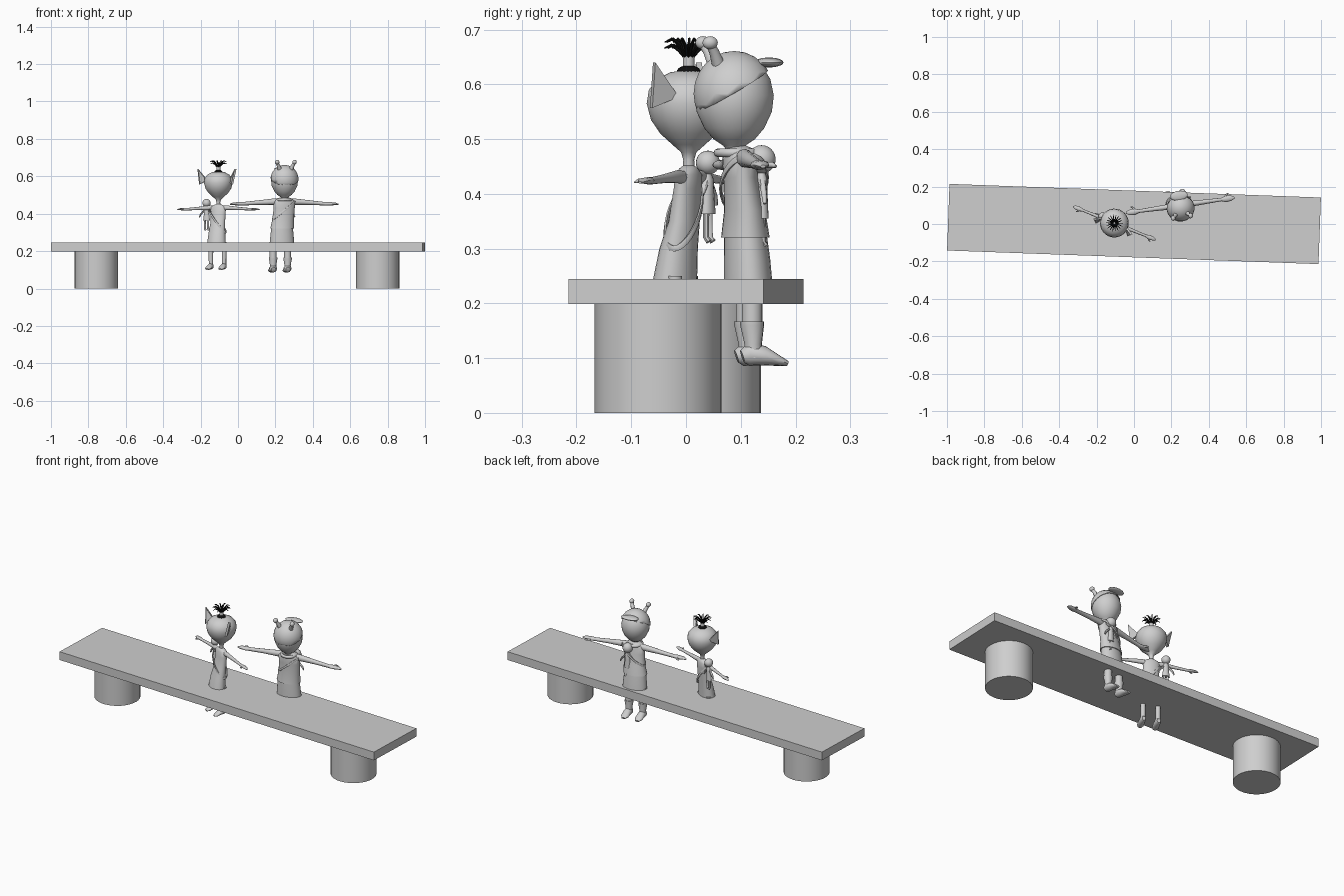
import bpy, bmesh, math
from mathutils import Vector, Matrix

if "Cube" in bpy.data.objects:
    bpy.data.objects.remove(bpy.data.objects["Cube"])


def material(name, rgb):
    m = bpy.data.materials.new(name)
    m.diffuse_color = (*rgb, 1)
    m.use_nodes = True
    m.node_tree.nodes["Principled BSDF"].inputs["Base Color"].default_value = m.diffuse_color
    return m


GREY = material("light grey", (0.62, 0.62, 0.62))
BLACK = material("black", (0.005, 0.005, 0.005))
X, Y, Z = Vector((1, 0, 0)), Vector((0, 1, 0)), Vector((0, 0, 1))
IDENT = Matrix.Identity(4)


def finish(bm, name, mtx=IDENT, mat=GREY, angle=45):
    bmesh.ops.recalc_face_normals(bm, faces=bm.faces[:])
    bm.transform(mtx)
    me = bpy.data.meshes.new(name)
    bm.to_mesh(me)
    bm.free()
    me.materials.append(mat)
    ob = bpy.data.objects.new(name, me)
    bpy.context.collection.objects.link(ob)
    bpy.ops.object.select_all(action='DESELECT')
    ob.select_set(True)
    bpy.context.view_layer.objects.active = ob
    bpy.ops.object.shade_smooth_by_angle(angle=math.radians(angle))
    return ob


def tube(name, pts, mtx=IDENT, ref=Z, sides=12, mat=GREY, flat=False, closed=False):
    """Rings along a path; each point is (x, y, z, radius a, radius b)."""
    bm = bmesh.new()
    co = [Vector(p[:3]) for p in pts]
    n = len(co)
    rings = []
    for i, p in enumerate(pts):
        lo, hi = ((i - 1) % n, (i + 1) % n) if closed else (max(i - 1, 0), min(i + 1, n - 1))
        t = Z.copy() if flat else (co[hi] - co[lo]).normalized()
        a = ref.cross(t).normalized()
        b = t.cross(a)
        rb = p[4] if len(p) > 4 else p[3]
        rings.append([bm.verts.new(co[i] + a * p[3] * math.cos(k * math.tau / sides)
                                   + b * rb * math.sin(k * math.tau / sides)) for k in range(sides)])
    for i in range(n if closed else n - 1):
        r, s = rings[i], rings[(i + 1) % n]
        for k in range(sides):
            j = (k + 1) % sides
            bm.faces.new((r[k], r[j], s[j], s[k]))
    if not closed:
        bm.faces.new(rings[0])
        bm.faces.new(rings[-1])
    return finish(bm, name, mtx, mat)


def ball(name, c, r, mtx=IDENT, mat=GREY, cut=None):
    bm = bmesh.new()
    bmesh.ops.create_uvsphere(bm, u_segments=20, v_segments=12, radius=1)
    bm.transform(Matrix.Translation(c) @ Matrix.Diagonal((*r, 1)))
    if cut:
        bmesh.ops.bisect_plane(bm, geom=bm.verts[:] + bm.edges[:] + bm.faces[:],
                               plane_co=cut[0], plane_no=cut[1], clear_inner=True)
    return finish(bm, name, mtx, mat)


def place(x, y, deg):
    return Matrix.Translation((x, y, 0)) @ Matrix.Rotation(math.radians(deg), 4, 'Z')


def arm(name, mtx, s, length, z0, z1, r):
    # sleeve, forearm, flat hand with thumb
    tube(name, [(s * .01, 0, z0 - .005, r, r * 1.3), (s * .05, 0, z0, r, r * 1.1),
                (s * length * .5, 0, (z0 + z1) / 2, r * .75), (s * length * .76, 0, z1, r * .6),
                (s * length * .84, 0, z1, r * 1.1, r * .6), (s * length * .94, 0, z1, r * .9, r * .45),
                (s * length, 0, z1 - .003, r * .3, r * .2)], mtx)
    tube(name + "_thumb", [(s * length * .82, 0, z1, r * .4), (s * length * .86, r * 1.5, z1, r * .35),
                           (s * length * .9, r * 1.8, z1 - .003, r * .15)], mtx)


def head(name, mtx, y, profile):
    tube(name, [(0, y, z, r) for z, r in profile], mtx, ref=Y, sides=28, flat=True)


def doll(name, x, y, ztop, zfoot, r, deg):
    m = place(x, y, deg)
    ball(name + "_head", (0, 0, ztop), (r, r, r), m)
    neck, hip = ztop - r, zfoot + .06
    tube(name + "_body", [(0, 0, hip - .01, .02, .013), (0, 0, (hip + neck) / 2, .014, .011),
                          (0, 0, neck - .008, .013, .01), (0, 0, neck + .006, .005)], m, ref=Y, flat=True)
    for s in (-1, 1):
        tube(name + "_arm", [(s * .008, 0, neck - .012, .006), (s * .035, 0, neck - .04, .005),
                             (s * .042, 0, neck - .055, .003)], m, ref=Y, sides=8)
        tube(name + "_leg", [(s * .008, 0, hip, .006), (s * .009, 0, zfoot + .008, .006),
                             (s * .009, .006, zfoot, .006)], m, ref=Y, sides=8)


def strap(name, mtx, cy, rx, ry, z, tilt):
    pts = []
    for k in range(28):
        a = k * math.tau / 28
        pts.append((rx * math.cos(a), cy + ry * math.sin(a), z + tilt * math.cos(a), .003, .006))
    tube(name, pts, mtx, sides=6, closed=True)


# ---- bench: plank turned slightly, on two round stumps
bm = bmesh.new()
bmesh.ops.create_cube(bm, size=1)
bm.transform(Matrix.Diagonal((1.987, .356, .046, 1)))
finish(bm, "bench_plank", Matrix.Translation((0, 0, .222)) @ Matrix.Rotation(-.0366, 4, 'Z'), angle=30)
for x, y in ((-.757, .021), (.747, -.051)):
    bm = bmesh.new()
    bmesh.ops.create_cone(bm, cap_ends=True, segments=32, radius1=.116, radius2=.116, depth=.2)
    finish(bm, "bench_stump", Matrix.Translation((x, y, .1)), angle=30)

# ---- figure with cap, faces the back
A = place(.247, .1, 8)
head("capped_head", A, -.012, [(.45, .016), (.478, .013), (.488, .02), (.50, .038), (.52, .055), (.55, .069),
                               (.58, .0725), (.61, .066), (.635, .05), (.65, .025), (.655, .003)])
cap = ball("cap", (0, -.012, .583), (.076, .075, .078), A, cut=((0, 0, .597), (0, -.5, .86)))
mod = cap.modifiers.new("thickness", 'SOLIDIFY')
mod.thickness = .004
ball("cap_brim", (0, .052, .64), (.048, .026, .009), A)
for s in (-1, 1):
    tube("cap_horn", [(s * .03, -.045, .635, .012), (s * .04, -.055, .66, .009),
                      (s * .046, -.062, .672, .008)], A, ref=Y)
    ball("cap_horn_tip", (s * .047, -.063, .676), (.012, .014, .012), A)
    arm("capped_arm", A, s, .293, .465, .453, .0155)
tube("tunic", [(-.01, .01, .32, .064, .044), (-.005, .008, .37, .058, .037), (0, 0, .43, .057, .031),
               (0, -.002, .465, .06, .031), (0, -.003, .482, .04, .027), (0, -.003, .488, .014, .013)],
     A, ref=Y, sides=24, flat=True)
tube("skirt", [(-.01, .015, .235, .067, .044), (-.01, .013, .28, .063, .042), (-.01, .01, .33, .058, .038)],
     A, ref=Y, sides=24, flat=True)
tube("collar", [(.036 * math.cos(k * .2618), -.006 + .036 * math.sin(k * .2618), .475, .008) for k in range(24)],
     A, sides=8, closed=True)
for s in (-1, 1):
    x = -.018 + s * .039
    tube("capped_leg", [(x, .018, .15, .019), (x, .018, .25, .019)], A, ref=Y, flat=True)
    tube("boot_shaft", [(x, .02, .1, .019, .018), (x, .02, .125, .017, .016), (x, .018, .16, .023, .022),
                        (x, .018, .167, .023, .022)], A, ref=Y, flat=True)
    tube("boot_foot", [(x, .0, .103, .012, .012), (x, .012, .107, .02, .021), (x, .04, .104, .02, .018),
                       (x, .065, .096, .021, .01), (x, .083, .09, .011, .005)], A)
strap("capped_strap", A, .006, .063, .042, .42, .05)
doll("hanging_doll", .262, .138, .463, .305, .026, 8)

# ---- figure with ears and hair tuft, faces the front
B = place(-.105, .005, 158)
head("eared_head", B, 0, [(.43, .012), (.462, .01), (.476, .014), (.49, .03), (.51, .052), (.535, .069),
                          (.565, .077), (.59, .073), (.61, .057), (.622, .034), (.627, .003)])
for s in (-1, 1):
    # ears: cupped triangular plates with a rim
    bm = bmesh.new()
    tri = [Vector((s * .09, .04, .557)), Vector((s * .105, .028, .64)), Vector((s * .06, .0, .577))]
    off = Vector((s * .008, -.008, 0))
    front = [bm.verts.new(p) for p in tri]
    back = [bm.verts.new(p + off) for p in tri]
    f = bm.faces.new(front)
    bm.faces.new(back)
    for k in range(3):
        j = (k + 1) % 3
        bm.faces.new((front[k], front[j], back[j], back[k]))
    bmesh.ops.recalc_face_normals(bm, faces=bm.faces[:])
    bmesh.ops.inset_individual(bm, faces=[f], thickness=.006, depth=-.004)
    finish(bm, "ear", B, angle=30)
    arm("eared_arm", B, s, .238, .432, .424, .011)
    x = s * .038
    tube("eared_leg", [(x, .012, .12, .0115), (x, .012, .17, .012), (x, .012, .25, .014)], B, ref=Y, flat=True)
    tube("eared_foot", [(x, -.003, .115, .009, .01), (x, .012, .12, .015, .018), (x, .035, .115, .017, .013),
                        (x, .055, .107, .017, .008), (x, .068, .103, .009, .004)], B)
tube("dress", [(0, .028, .235, .052, .039), (0, .02, .3, .046, .033), (0, .009, .35, .041, .026),
               (0, .002, .41, .042, .022), (0, 0, .435, .044, .02), (0, 0, .446, .025, .016),
               (0, 0, .452, .01, .01)], B, ref=Y, sides=24, flat=True)
strap("eared_strap", B, .01, .047, .031, .36, .06)
doll("side_doll", -.168, .04, .457, .313, .022, -22)

# hair tuft: base, tie and flaring strands
ball("tuft_base", (0, 0, .623), (.022, .022, .012), B, BLACK)
tube("hair_tie", [(0, 0, .63, .011), (0, 0, .652, .011)], B, ref=Y, flat=True)
for k in range(18):
    a = k * math.tau / 18
    c, s = math.cos(a), math.sin(a)
    top = .683 if k % 2 else .672
    tube("hair_strand", [(c * .006, s * .006, .648, .003), (c * .018, s * .018, top - .01, .003),
                         (c * .032, s * .032, top, .0028), (c * .045, s * .045, top - .006, .0012)],
         B, ref=Vector((-s, c, 0)), sides=6, mat=BLACK)
